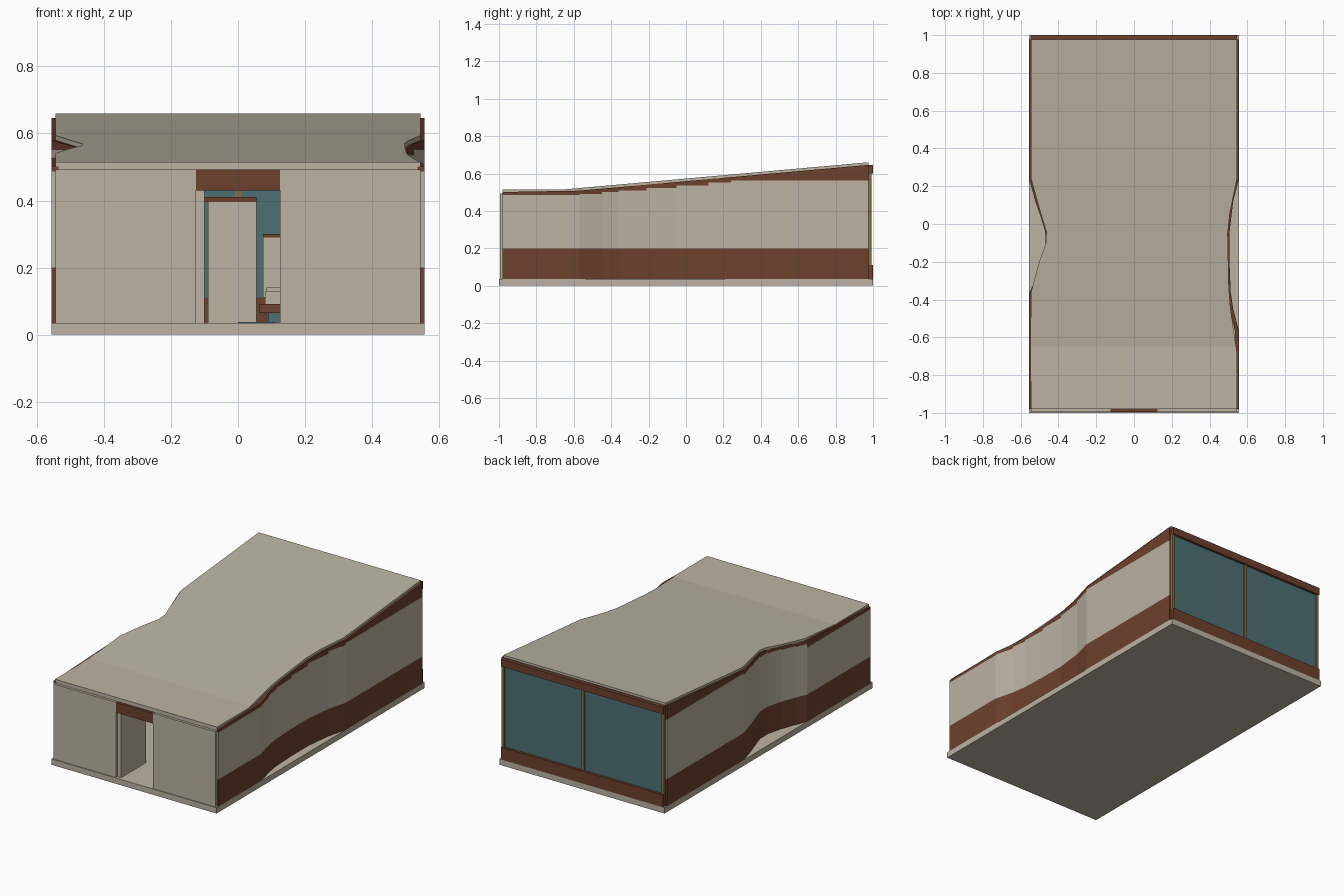
import bpy
import bmesh

cube = bpy.data.objects.get("Cube")
if cube:
    bpy.data.objects.remove(cube, do_unlink=True)


def material(name, color):
    m = bpy.data.materials.new(name)
    m.use_nodes = True
    rgba = (*color, 1)
    m.diffuse_color = rgba
    m.node_tree.nodes["Principled BSDF"].inputs["Base Color"].default_value = rgba
    return m


PLASTER = material("warm plaster", (0.50, 0.45, 0.36))
WOOD = material("brown timber", (0.15, 0.052, 0.025))
GLASS = material("teal glass", (0.075, 0.16, 0.17))
TRIM = material("tan trim", (0.24, 0.15, 0.062))


def loft(name, sections, mat):
    """Solid through four-cornered cross-sections."""
    bm = bmesh.new()
    rings = [[bm.verts.new(p) for p in s] for s in sections]
    for a, b in zip(rings, rings[1:]):
        for i in range(4):
            j = (i + 1) % 4
            bm.faces.new((a[i], a[j], b[j], b[i]))
    bm.faces.new(rings[0])
    bm.faces.new(rings[-1])
    bmesh.ops.recalc_face_normals(bm, faces=bm.faces)
    mesh = bpy.data.meshes.new(name)
    bm.to_mesh(mesh)
    bm.free()
    mesh.materials.append(mat)
    ob = bpy.data.objects.new(name, mesh)
    bpy.context.collection.objects.link(ob)
    return ob


def section(y, x0, x1, z0, z1):
    return [(x0, y, z0), (x1, y, z0), (x1, y, z1), (x0, y, z1)]


def box(name, x, y, z, mat):
    return loft(name, [section(v, *x, *z) for v in y], mat)


def roof_top(y):
    return 0.515 + max(0, y + 0.65) * 0.0892


def lerp_path(path, y):
    for (y0, x0), (y1, x1) in zip(path, path[1:]):
        if y <= y1:
            return x0 + (x1 - x0) * (y - y0) / (y1 - y0)
    return path[-1][1]


FLOOR, BAND, ROOF_T, WALL_T = 0.035, 0.2, 0.014, 0.02
FRONT, BACK = -0.98, 0.977

# Floor slab
box("floor_slab", (-0.556, 0.556), (-1, 1), (0, FLOOR), PLASTER)

# Side walls: plan paths as (y, x), with a scooped bay on each side
left_path = [(FRONT, 0.556), (-0.57, 0.556), (-0.45, 0.525), (-0.36, 0.512),
             (-0.21, 0.506), (-0.05, 0.505), (0.12, 0.525), (0.24, 0.556),
             (BACK, 0.556)]
right_path = [(FRONT, -0.556), (-0.37, -0.556), (-0.3, -0.525), (-0.21, -0.492),
              (-0.12, -0.468), (-0.04, -0.47), (0.04, -0.495), (0.12, -0.522),
              (0.24, -0.556), (BACK, -0.556)]


def side_wall(side, path, inward):
    last = len(path) - 2
    for i, (a, b) in enumerate(zip(path, path[1:])):
        if i == 0:
            step = 0.486
        elif i == last:
            step = 0.562
        else:
            step = 0.49 + (a[0] + 0.57) * 0.088

        def band(part, z0, z1, mat):
            ends = [section(y, x, x + inward, z0, z1(y)) for y, x in (a, b)]
            loft(f"{side}_wall_{part}_{i + 1}", ends, mat)

        band("lower_cladding", FLOOR, lambda y: BAND, WOOD)
        band("plaster", BAND, lambda y: step, PLASTER)
        band("upper_cladding", step, lambda y: roof_top(y) - ROOF_T, WOOD)


side_wall("left", left_path, -WALL_T)
side_wall("right", right_path, WALL_T)

# Roof: thin sheet, flat at the front then rising, following the bays
roof_left = [(FRONT, 0.545), (-0.68, 0.545), (-0.45, 0.511), (-0.34, 0.502),
             (-0.05, 0.496), (0.06, 0.508), (0.24, 0.545), (BACK, 0.545)]
roof_right = [(FRONT, -0.545), (-0.36, -0.545), (-0.2, -0.502), (-0.1, -0.466),
              (-0.04, -0.464), (0.06, -0.495), (0.24, -0.545), (BACK, -0.545)]
stations = sorted({y for y, x in roof_left + roof_right} | {-0.65})
loft("roof", [section(y, lerp_path(roof_right, y), lerp_path(roof_left, y),
                      roof_top(y) - ROOF_T, roof_top(y)) for y in stations], PLASTER)

# Front wall with doorway and lintel
DOOR = 0.125
for side, s in (("left", 1), ("right", -1)):
    box(f"front_wall_{side}", (s * DOOR, s * 0.545), (-0.995, FRONT),
        (FLOOR, 0.492), PLASTER)
box("door_lintel", (-DOOR, DOOR), (-0.995, FRONT), (0.43, 0.492), WOOD)
box("front_fascia", (-0.545, 0.545), (FRONT, -0.965), (0.492, 0.502), PLASTER)
box("open_door", (-DOOR, -0.1), (FRONT, -0.74), (FLOOR, 0.43), PLASTER)

# Rear window wall
box("rear_sill", (-0.545, 0.545), (BACK, 1), (FLOOR, 0.11), WOOD)
box("rear_header", (-0.545, 0.545), (BACK, 1), (0.6, 0.645), WOOD)
box("rear_window", (-0.545, 0.545), (0.98, 0.985), (0.11, 0.6), GLASS)
for name, x in (("right", -0.537), ("middle", 0), ("left", 0.537)):
    box(f"window_post_{name}", (x - 0.009, x + 0.009), (BACK, 0.993),
        (0.11, 0.6), TRIM)

# Interior: central room block, cabinet, bench and basin
box("inner_room", (-0.09, 0.055), (-0.35, 0.15), (FLOOR, 0.395), PLASTER)
box("inner_room_cap", (-0.1, 0.055), (-0.35, 0.15), (0.395, 0.41), WOOD)
box("tall_cabinet", (0.075, 0.3), (0.3, 0.45), (0.11, 0.29), PLASTER)
box("tall_cabinet_top", (0.075, 0.3), (0.3, 0.45), (0.29, 0.3), WOOD)
box("bench_top", (0.062, 0.3), (-0.1, 0.3), (0.065, 0.092), WOOD)
box("bench_front", (0.09, 0.3), (-0.07, 0.3), (FLOOR, 0.065), GLASS)
box("bench_cushion", (0.08, 0.28), (-0.08, 0.25), (0.092, 0.13), PLASTER)
box("cushion_cover", (0.085, 0.28), (-0.07, 0.25), (0.13, 0.14), PLASTER)
box("floor_mat", (0.0, 0.11), (-0.72, -0.6), (FLOOR, 0.038), GLASS)
